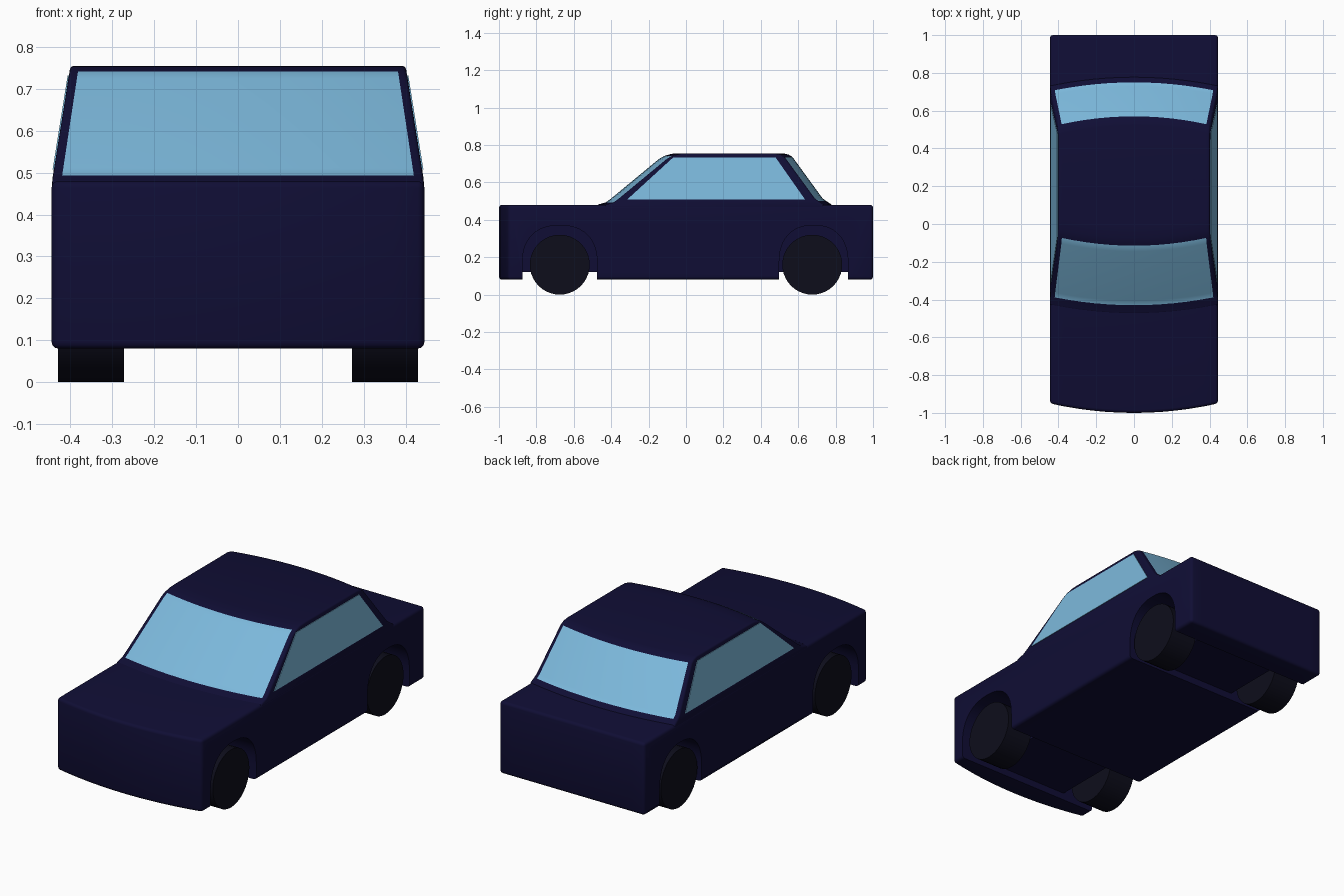
import bpy, bmesh, math
from mathutils import Vector

if "Cube" in bpy.data.objects:
    bpy.data.objects.remove(bpy.data.objects["Cube"])


def material(name, rgb):
    m = bpy.data.materials.new(name)
    m.diffuse_color = (*rgb, 1)
    m.use_nodes = True
    m.node_tree.nodes["Principled BSDF"].inputs["Base Color"].default_value = m.diffuse_color
    return m


NAVY = material("navy paint", (0.005, 0.0042, 0.035))
GLASS = material("light blue glass", (0.20, 0.48, 0.71))
RUBBER = material("black rubber", (0.004, 0.004, 0.011))


def loft(name, profile, columns, place, mats):
    """Sweep a closed y-z profile through columns; place(t, y, z) gives each point."""
    bm = bmesh.new()
    rings = [[bm.verts.new(place(t, y, z)) for y, z in profile] for t in columns]
    n = len(profile)
    for a, b in zip(rings, rings[1:]):
        for i in range(n):
            j = (i + 1) % n
            bm.faces.new((a[i], a[j], b[j], b[i]))
    bm.faces.new(rings[0])
    bm.faces.new(rings[-1])
    bmesh.ops.recalc_face_normals(bm, faces=bm.faces)
    mesh = bpy.data.meshes.new(name)
    bm.to_mesh(mesh)
    bm.free()
    ob = bpy.data.objects.new(name, mesh)
    bpy.context.collection.objects.link(ob)
    for m in mats:
        mesh.materials.append(m)
    return ob


def activate(ob):
    bpy.ops.object.select_all(action='DESELECT')
    ob.select_set(True)
    bpy.context.view_layer.objects.active = ob


def bevel(ob, width):
    activate(ob)
    m = ob.modifiers.new("bevel", 'BEVEL')
    m.width, m.segments = width, 3
    m.limit_method, m.angle_limit = 'ANGLE', math.radians(45)
    m.use_clamp_overlap = False
    bpy.ops.object.modifier_apply(modifier=m.name)


def cut(ob, cutter):
    activate(ob)
    m = ob.modifiers.new("cut", 'BOOLEAN')
    m.operation, m.solver, m.object = 'DIFFERENCE', 'EXACT', cutter
    bpy.ops.object.modifier_apply(modifier=m.name)
    bpy.data.objects.remove(cutter, do_unlink=True)


def smooth(ob, degrees=35):
    activate(ob)
    bpy.ops.object.shade_smooth_by_angle(angle=math.radians(degrees))


def straight(x, y, z):
    return (x, y, z)


# Lower body: a box whose front end is bowed
def body_place(t, y, z):
    return (0.445 * t, y + (0.05 * t * t if y < 0 else 0), z)


body = loft("body", [(-1, 0.08), (-1, 0.48), (1, 0.48), (1, 0.08)],
            [i / 6 - 1 for i in range(13)], body_place, [NAVY])
bevel(body, 0.016)

# Wheel arches and the raised floor between them
AXLES = ((-0.675, 0.2), (0.682, 0.184))
for yc, half in AXLES:
    channel = [(yc - half, 0), (yc - half, 0.12), (yc + half, 0.12), (yc + half, 0)]
    cut(body, loft("cutter", channel, (-0.6, 0.6), straight, [NAVY]))
    arch = [(yc - half, 0.02)]
    for i in range(25):
        a = math.pi * (1 - i / 24)
        c, s = math.cos(a), max(0, math.sin(a))
        arch.append((yc + half * math.copysign(abs(c) ** 0.85, c), 0.165 + 0.205 * s ** 0.85))
    arch.append((yc + half, 0.02))
    for side in (-1, 1):
        cut(body, loft("cutter", arch, (side * 0.25, side * 0.6), straight, [NAVY]))
smooth(body)


# Cabin: side profile swept across the width, tapering upward, bowed front and back
def half_width(z):
    return min(0.444, 0.444 - 0.16 * (z - 0.48))


def cabin_place(t, y, z):
    bow = 0.046 * t * t
    return (t * half_width(z), y + (bow if y < 0.2 else -bow), z)


cabin_profile = [
    (-0.48, 0.46), (-0.475, 0.48), (-0.43, 0.493), (-0.405, 0.51), (-0.145, 0.725),
    (-0.115, 0.742), (-0.075, 0.753), (-0.02, 0.755), (0.52, 0.755), (0.55, 0.748),
    (0.57, 0.735), (0.73, 0.515), (0.75, 0.50), (0.78, 0.48), (0.78, 0.46)]
cols = [-1] + [0.95 * (i / 6 - 1) for i in range(13)] + [1]
cabin = loft("cabin", cabin_profile, cols, cabin_place, [NAVY, GLASS])

# Windscreen and rear window: the sloping faces inside the pillars
for p in cabin.data.polygons:
    c = p.center
    if 0.493 < c.z < 0.738 and abs(c.x) < 0.95 * half_width(c.z):
        p.material_index = 1
bevel(cabin, 0.008)
smooth(cabin)

# Side windows: thin plates on the tilted cabin sides
for side, label in ((-1, "left"), (1, "right")):
    outline = [(-0.315, 0.508), (-0.07, 0.732), (0.48, 0.732), (0.637, 0.508)]
    loft(label + "_side_window", outline, (-0.003, 0.003),
         lambda d, y, z: (side * (half_width(z) + d), y, z), [GLASS])

# Wheels
for yc, end in ((-0.675, "front"), (0.675, "rear")):
    for side, label in ((-1, "left"), (1, "right")):
        bpy.ops.mesh.primitive_cylinder_add(
            vertices=40, radius=0.16, depth=0.158,
            location=(side * 0.351, yc, 0.16), rotation=(0, math.pi / 2, 0))
        wheel = bpy.context.object
        wheel.name = f"{end}_{label}_wheel"
        wheel.data.materials.append(RUBBER)
        smooth(wheel)
